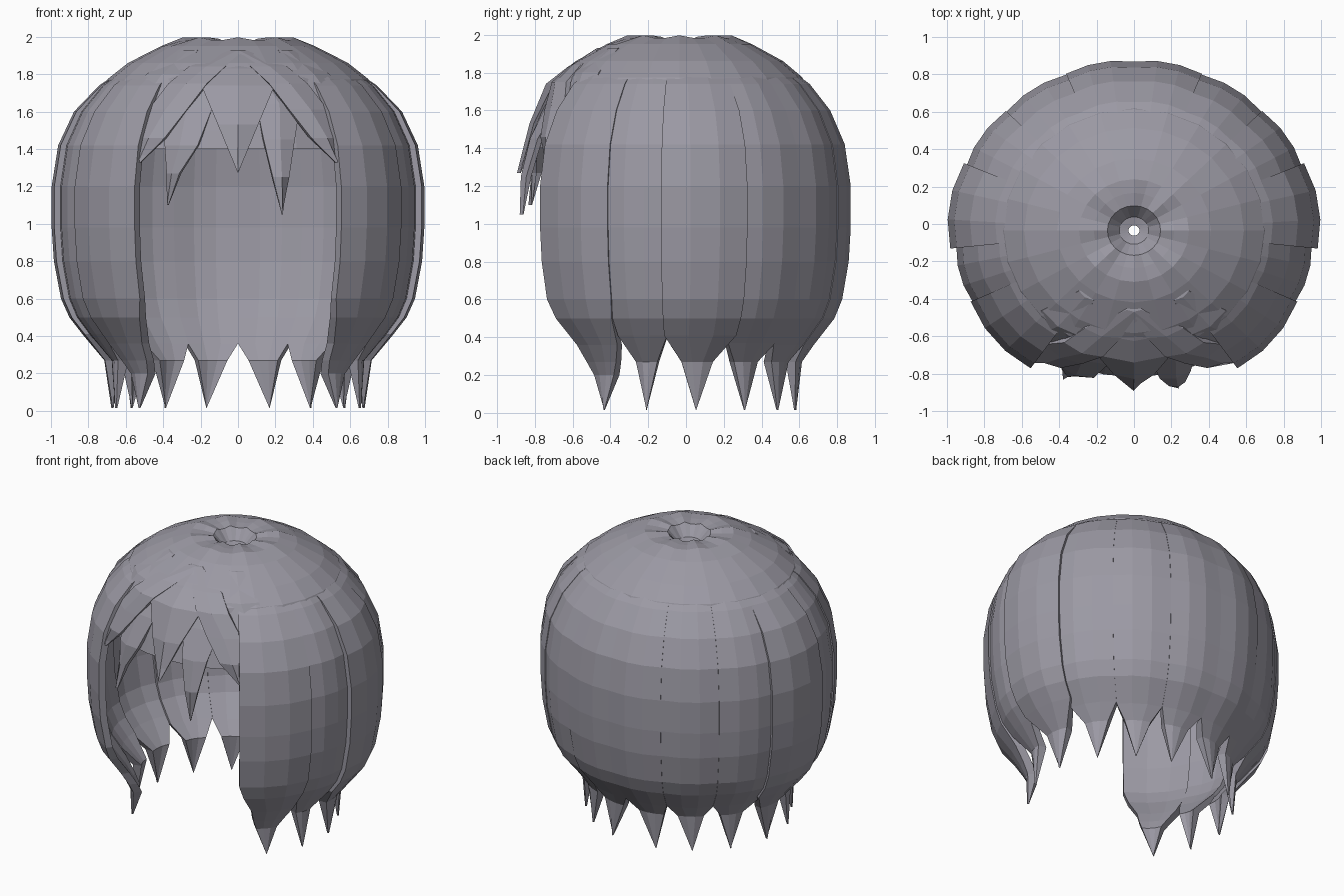
import bpy, bmesh
from math import sin, cos, pi, asin, radians

cube = bpy.data.objects.get("Cube")
if cube:
    bpy.data.objects.remove(cube)

RX, RY, CY = 0.98, 0.915, -0.035

# Side profile: height, fraction of full radius
PROFILE = [(0, .69), (.27, .72), (.36, .785), (.42, .845), (.5, .905), (.6, .95), (.8, .988),
           (.98, 1), (1.2, 1), (1.42, .965), (1.6, .88), (1.74, .76), (1.86, .595),
           (1.95, .42), (1.99, .3)]

mat = bpy.data.materials.new("ash_grey_hair")
mat.use_nodes = True
HAIR = (0.33, 0.32, 0.37, 1)
mat.diffuse_color = HAIR
mat.node_tree.nodes["Principled BSDF"].inputs["Base Color"].default_value = HAIR


def radius(z):
    for (z0, s0), (z1, s1) in zip(PROFILE, PROFILE[1:]):
        if z <= z1:
            return s0 + (s1 - s0) * (z - z0) / (z1 - z0)
    return PROFILE[-1][1]


def point(t, s, z):
    return (RX * s * sin(t), CY + RY * s * cos(t), z)


def finish(bm, name):
    bmesh.ops.remove_doubles(bm, verts=bm.verts, dist=0.0005)
    bmesh.ops.recalc_face_normals(bm, faces=bm.faces)
    me = bpy.data.meshes.new(name)
    bm.to_mesh(me)
    bm.free()
    me.materials.append(mat)
    ob = bpy.data.objects.new(name, me)
    bpy.context.collection.objects.link(ob)


def bridge(bm, rings):
    for a, b in zip(rings, rings[1:]):
        n = len(a)
        for i in range(n):
            j = (i + 1) % n
            bm.faces.new((a[i], a[j], b[j], b[i]))


def strip(name, rows, cols=3, bulge=0.012):
    """Closed curved strand; each row is start angle, end angle, height, scale, thickness."""
    bm = bmesh.new()
    rings = []
    for t0, t1, z, k, th in rows:
        us = [c / cols for c in range(cols + 1)]
        outer = [(t0 + (t1 - t0) * u, radius(z) * k * (1 - bulge * (2 * u - 1) ** 2)) for u in us]
        inner = [(t, s - th) for t, s in reversed(outer)]
        rings.append([bm.verts.new(point(t, s, z)) for t, s in outer + inner])
    bridge(bm, rings)
    bm.faces.new(rings[0])
    bm.faces.new(rings[-1])
    finish(bm, name)


# Crown: lobed dome with a small funnel at the whorl, rim tucked under the locks
crown = [(.03, 1.9), (.08, 1.91), (.145, 1.98), (.22, 1.987), (.3, 1.988), (.42, 1.95),
         (.6, 1.86), (.71, 1.775), (.74, 1.71)]
inside = [(.69, 1.70), (.55, 1.82), (.3, 1.92), (.12, 1.92), (.04, 1.87), (.03, 1.9)]
bm = bmesh.new()
rings = []
for s, z in crown + inside:
    lobe = 0.009 if .1 < s < .4 else 0
    rings.append([bm.verts.new(point(i * pi / 12, s, z + lobe * cos(i * pi * 2 / 3)))
                  for i in range(24)])
bridge(bm, rings)
finish(bm, "crown")

# Hanging locks: start, end and tip angle, scale, notch height, width at the knee
LOCKS = [("back", 0, 22, 14.5, 1.0, .36, .65),
         ("back_outer", 22, 45, 35, .995, .36, .62),
         ("rear_side", 45, 69, 57, 1.0, .37, .55),
         ("side", 67, 96, 82, 1.02, .41, .5),
         ("fore_side", 95, 116, 106, .985, .41, .5)]
HEIGHTS = [1.74, 1.6, 1.42, 1.2, .98, .8, .6]


def upper_rows(a, b, k):
    # Roots sink beneath the crown, then the strand follows the profile
    roots = [(a, b, 1.9, .93, .04), (a, b, 1.81, .985, .05)]
    return roots + [(a, b, z, min(k, 1) if z > 1.7 else k, .05) for z in HEIGHTS]


for side, label in ((1, "left"), (-1, "right")):
    for name, a, b, tip, k, notch, knee in LOCKS:
        a, b, tip = (side * radians(v) for v in (a, b, tip))
        rows = upper_rows(a, b, k) + [(a, b, .5, k, .05), (a, b, notch, k, .05)]
        rows.append((tip + (a - tip) * knee, tip + (b - tip) * knee, .27, k, .06))
        rows.append((tip, tip, .015, 1.01, .005))
        strip(f"{label}_{name}_lock", rows)

    # Long lock framing the face, its front edge dropping straight down
    rows = upper_rows(side * radians(115), side * radians(145), .995)
    for a, b, z, k in ((116, 143, .5, 1), (117, 138.5, .36, 1.02), (120, 137, .27, 1.03),
                       (123, 135, .2, .99), (129, 129, .015, 1.01)):
        rows.append((side * radians(a), side * radians(b), z, k, .06 if a != b else .005))
    strip(f"{label}_face_lock", rows)

# Front cap behind the fringe
rows = [(radians(136), radians(224), z, k, .05)
        for z, k in ((1.8, .97), (1.74, .955), (1.6, .91), (1.5, .895), (1.4, .885))]
strip("front_cap", rows, cols=8, bulge=0)


def bang(name, rows, lift):
    """Fringe strand from rows of left x, right x, height."""
    out = []
    for x0, x1, z in rows:
        k = lift * (1 if z > 1.7 else .935 if z > 1.25 else .95)
        s = radius(z) * RX * k
        t0, t1 = (pi - asin(x / s) for x in (x0, x1))
        out.append((t0, t1, z, k, .03 if x1 - x0 > .01 else .004))
    strip(name, out, cols=2, bulge=0.02)


# Fringe: centre kite, two uneven inner points, mirrored sweeps
bang("fringe_centre", [(0, 0, 1.91), (-.1, .1, 1.83), (-.2, .2, 1.74), (-.11, .11, 1.53),
                       (0, 0, 1.27)], 1.015)
bang("fringe_inner_left", [(.08, .16, 1.8), (.1, .34, 1.64), (.14, .31, 1.45),
                           (.19, .28, 1.25), (.24, .24, 1.05)], 1.005)
bang("fringe_inner_right", [(-.18, -.1, 1.8), (-.4, -.14, 1.62), (-.4, -.22, 1.42),
                            (-.39, -.32, 1.27), (-.38, -.38, 1.1)], 1.005)
SWEEP = [(-.04, .04, 1.93), (.07, .27, 1.84), (.17, .38, 1.75), (.28, .49, 1.61),
         (.4, .55, 1.46), (.54, .54, 1.32)]
TEMPLE = [(.22, .3, 1.93), (.3, .5, 1.8), (.42, .6, 1.65), (.5, .6, 1.48), (.55, .56, 1.36)]
for label, flip in (("left", 1), ("right", -1)):
    for part, path, lift in (("sweep", SWEEP, 1.035), ("temple", TEMPLE, 1.03)):
        rows = [(a, b, z) if flip > 0 else (-b, -a, z) for a, b, z in path]
        bang(f"fringe_{part}_{label}", rows, lift)
